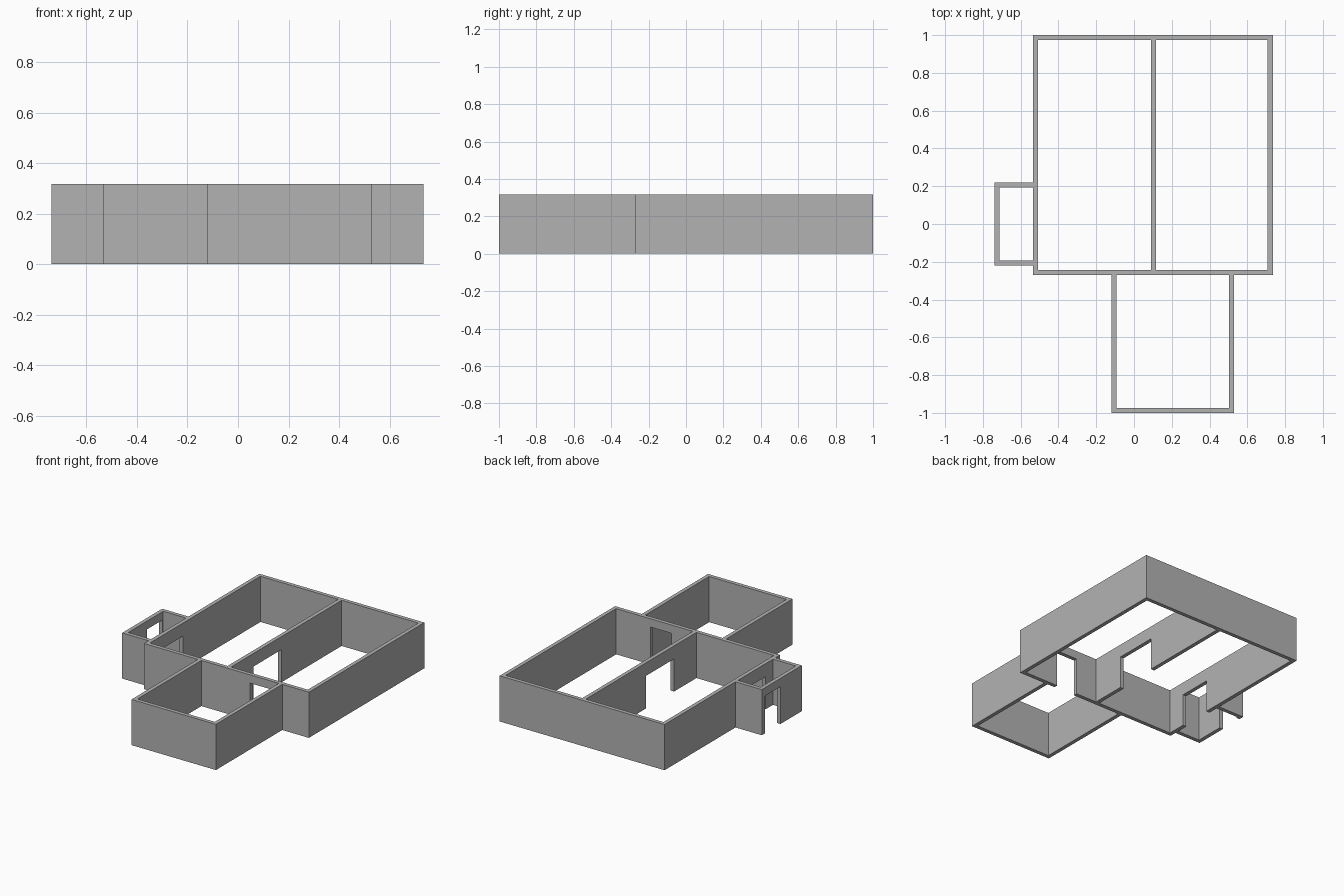
import bpy
import bmesh
from mathutils import Vector

cube = bpy.data.objects.get("Cube")
if cube:
    bpy.data.objects.remove(cube, do_unlink=True)

HEIGHT = 0.318
T = 0.027            # wall thickness
NARROW, WIDE = 0.26, 0.227   # door heights

grey = bpy.data.materials.new("wall_grey")
grey.use_nodes = True
colour = (0.45, 0.45, 0.45, 1)
grey.diffuse_color = colour
grey.node_tree.nodes["Principled BSDF"].inputs["Base Color"].default_value = colour


def wall(name, axis, start, end, offset, door=None):
    """Extrude a wall elevation, notched by door (from, to, height), to thickness T."""
    profile = [(start, 0)]
    if door:
        a, b, h = door
        profile += [(a, 0), (a, h), (b, h), (b, 0)]
    profile += [(end, 0), (end, HEIGHT), (start, HEIGHT)]

    def place(u, z):
        return (u, offset, z) if axis == "x" else (offset, u, z)

    bm = bmesh.new()
    face = bm.faces.new([bm.verts.new(place(u, z)) for u, z in profile])
    out = bmesh.ops.extrude_face_region(bm, geom=[face], use_keep_orig=True)
    verts = [g for g in out["geom"] if isinstance(g, bmesh.types.BMVert)]
    shift = Vector((0, T, 0)) if axis == "x" else Vector((T, 0, 0))
    bmesh.ops.translate(bm, verts=verts, vec=shift)
    bmesh.ops.recalc_face_normals(bm, faces=bm.faces)
    mesh = bpy.data.meshes.new(name)
    bm.to_mesh(mesh)
    bm.free()
    mesh.materials.append(grey)
    obj = bpy.data.objects.new(name, mesh)
    bpy.context.collection.objects.link(obj)


# Main building outline
X0, X1, Y0, Y1 = -0.535, 0.735, -0.27, 1.0
wall("main_back_wall", "x", X0, X1, Y1 - T)
wall("main_front_wall", "x", X0, X1, Y0, (0.28, 0.445, NARROW))
wall("main_right_wall", "y", Y0 + T, Y1 - T, X0, (-0.112, 0.122, WIDE))
wall("main_left_wall", "y", Y0 + T, Y1 - T, X1 - T)

# Dividing wall between the two main rooms
wall("partition_wall", "y", Y0 + T, Y1 - T, 0.09, (0.003, 0.31, WIDE))

# Front room
FX0, FX1, FY = -0.12, 0.53, -1.0
wall("front_room_front_wall", "x", FX0, FX1, FY)
wall("front_room_right_wall", "y", FY + T, Y0, FX0)
wall("front_room_left_wall", "y", FY + T, Y0, FX1 - T)

# Small porch on the right side
PX, PY = -0.738, 0.22
wall("porch_outer_wall", "y", -PY, PY, PX, (0.015, 0.183, NARROW))
wall("porch_front_wall", "x", PX + T, X0, -PY)
wall("porch_back_wall", "x", PX + T, X0, PY - T)
